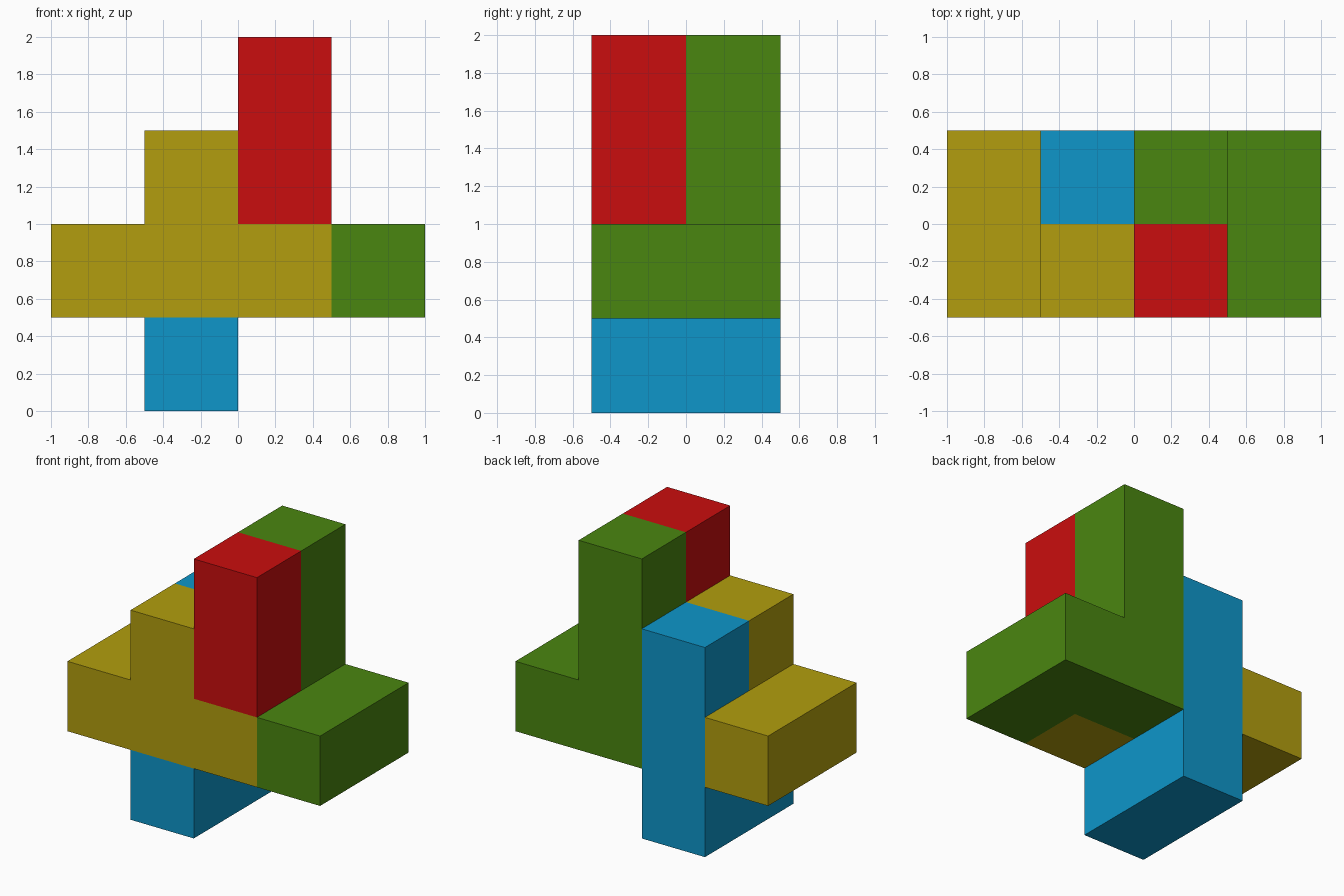
import bpy
import bmesh
import math
from mathutils import Vector

if "Cube" in bpy.data.objects:
    bpy.data.objects.remove(bpy.data.objects["Cube"])

CELL = 0.5
ORIGIN = Vector((-0.75, -0.25, 0.25))   # centre of cell (0, 0, 0)


def material(name, rgb):
    def linear(c):
        c /= 255
        return c / 12.92 if c <= 0.04045 else ((c + 0.055) / 1.055) ** 2.4
    mat = bpy.data.materials.new(name)
    mat.diffuse_color = (*[linear(c) for c in rgb], 1)
    mat.use_nodes = True
    mat.node_tree.nodes["Principled BSDF"].inputs["Base Color"].default_value = mat.diffuse_color
    return mat


def piece(name, cells, mat):
    """One solid puzzle piece: cubes on a grid, joined without inner walls."""
    bm = bmesh.new()
    for cell in cells:
        cube = bmesh.ops.create_cube(bm, size=CELL)
        bmesh.ops.translate(bm, verts=cube["verts"], vec=ORIGIN + Vector(cell) * CELL)
    # Remove the walls between neighbouring cubes of the piece
    seen = {}
    for f in bm.faces:
        key = tuple(round(c * 4) for c in f.calc_center_median())
        seen.setdefault(key, []).append(f)
    inner = [f for fs in seen.values() if len(fs) > 1 for f in fs]
    bmesh.ops.delete(bm, geom=inner, context='FACES')
    bmesh.ops.remove_doubles(bm, verts=bm.verts[:], dist=0.001)
    # Merge coplanar squares into clean flat faces
    bmesh.ops.dissolve_limit(bm, angle_limit=math.radians(1),
                             verts=bm.verts[:], edges=bm.edges[:])
    bmesh.ops.recalc_face_normals(bm, faces=bm.faces[:])
    mesh = bpy.data.meshes.new(name)
    bm.to_mesh(mesh)
    bm.free()
    mesh.materials.append(mat)
    bpy.context.collection.objects.link(bpy.data.objects.new(name, mesh))


# Cells are (x, y, z): x left to right, y front to back, z upwards

# Foot and rear column
piece("blue_piece", [(1, 0, 0), (1, 1, 0), (1, 1, 1), (1, 1, 2)],
      material("blue", (14, 150, 202)))

# Left arm, front bar and its raised block
piece("yellow_piece", [(0, 1, 1), (0, 0, 1), (1, 0, 1), (2, 0, 1), (1, 0, 2)],
      material("yellow", (178, 158, 14)))

# Right arm and rear tower
piece("green_piece", [(3, 0, 1), (3, 1, 1), (2, 1, 1), (2, 1, 2), (2, 1, 3)],
      material("green", (74, 134, 16)))

# Front tower
piece("red_piece", [(2, 0, 2), (2, 0, 3)],
      material("red", (202, 13, 14)))
